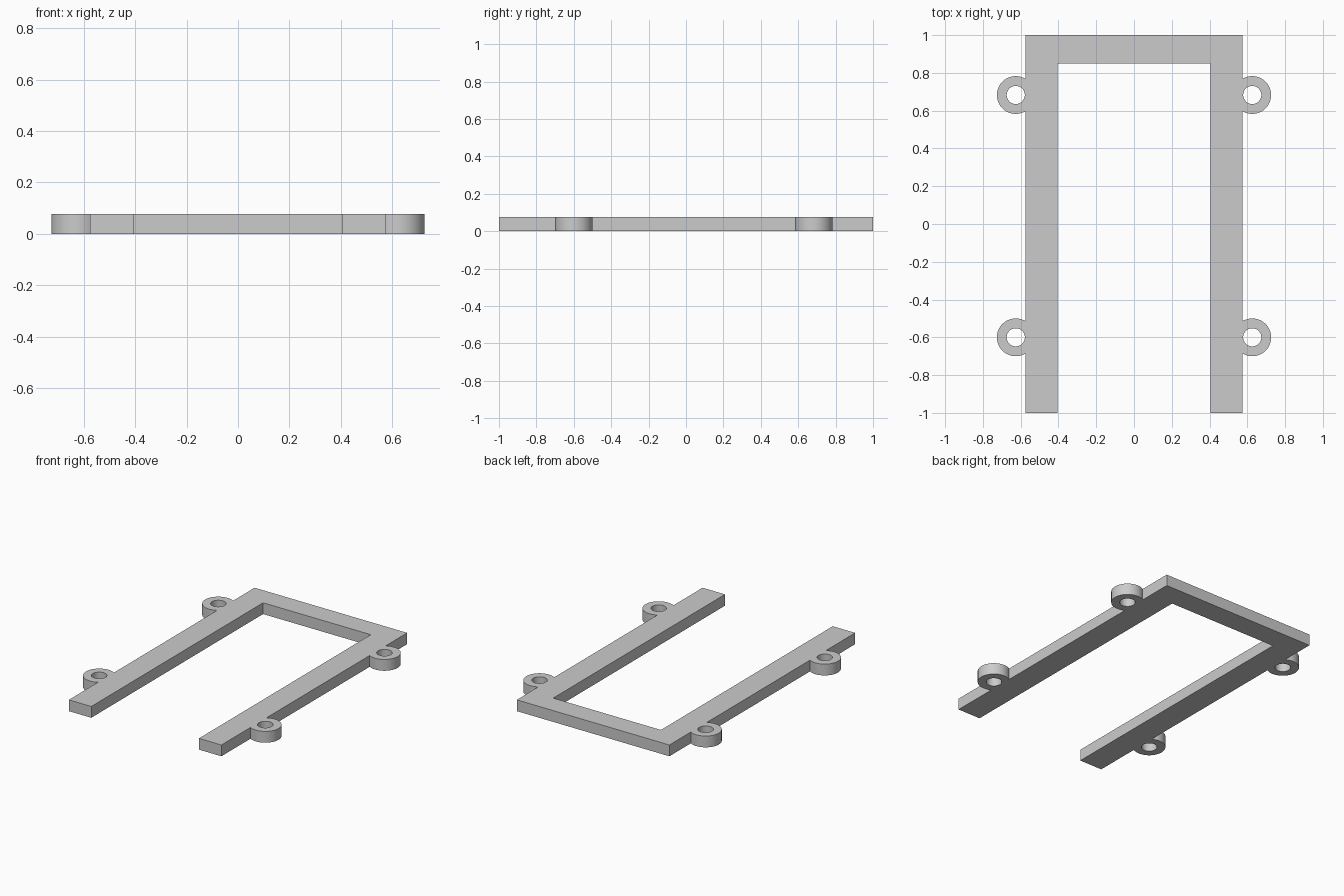
import bpy
import math

cube = bpy.data.objects.get("Cube")
if cube:
    bpy.data.objects.remove(cube, do_unlink=True)

THICK = 0.077
OUTER_X, INNER_X = 0.575, 0.406      # side rail edges
BAR_Y = 0.85                         # inner edge of the back bar
LUG_X, LUG_YS = 0.626, (-0.6, 0.683)  # screw lug centres
LUG_R, HOLE_R = 0.1, 0.048


def arc(cx, cy, r, start, end, steps):
    """Points along an arc, both ends included."""
    return [(cx + r * math.cos(start + (end - start) * i / steps),
             cy + r * math.sin(start + (end - start) * i / steps))
            for i in range(steps + 1)]


def add_loop(curve, points):
    spline = curve.splines.new("POLY")
    spline.points.add(len(points) - 1)
    for p, (x, y) in zip(spline.points, points):
        p.co = (x, y, 0, 1)
    spline.use_cyclic_u = True


# Outline of the right-hand half: rail end, lugs, back corner
sweep = math.acos((OUTER_X - LUG_X) / LUG_R)   # angle where a lug meets the rail
half = [(INNER_X, BAR_Y), (INNER_X, -1), (OUTER_X, -1)]
for y in LUG_YS:
    half += arc(LUG_X, y, LUG_R, -sweep, sweep, 48)
half.append((OUTER_X, 1))
outline = half + [(-x, y) for x, y in reversed(half)]

# Flat profile with screw holes, thickened into a plate
curve = bpy.data.curves.new("bracket_frame", "CURVE")
curve.dimensions = "2D"
curve.fill_mode = "BOTH"
curve.extrude = THICK / 2
add_loop(curve, outline)
for side in (-1, 1):
    for y in LUG_YS:
        add_loop(curve, arc(side * LUG_X, y, HOLE_R, 0, 2 * math.pi, 48)[:-1])

frame = bpy.data.objects.new("bracket_frame", curve)
bpy.context.collection.objects.link(frame)
frame.location.z = THICK / 2

# Turn into a clean welded mesh
bpy.ops.object.select_all(action="DESELECT")
frame.select_set(True)
bpy.context.view_layer.objects.active = frame
bpy.ops.object.convert(target="MESH")
frame = bpy.context.object
bpy.ops.object.mode_set(mode="EDIT")
bpy.ops.mesh.select_all(action="SELECT")
bpy.ops.mesh.remove_doubles(threshold=0.0001)
bpy.ops.mesh.normals_make_consistent(inside=False)
bpy.ops.object.mode_set(mode="OBJECT")
bpy.ops.object.shade_smooth_by_angle(angle=math.radians(30))

# Plain grey
grey = bpy.data.materials.new("plain_grey")
grey.use_nodes = True
colour = (0.6, 0.6, 0.6, 1)
grey.diffuse_color = colour
grey.node_tree.nodes["Principled BSDF"].inputs["Base Color"].default_value = colour
frame.data.materials.clear()
frame.data.materials.append(grey)
